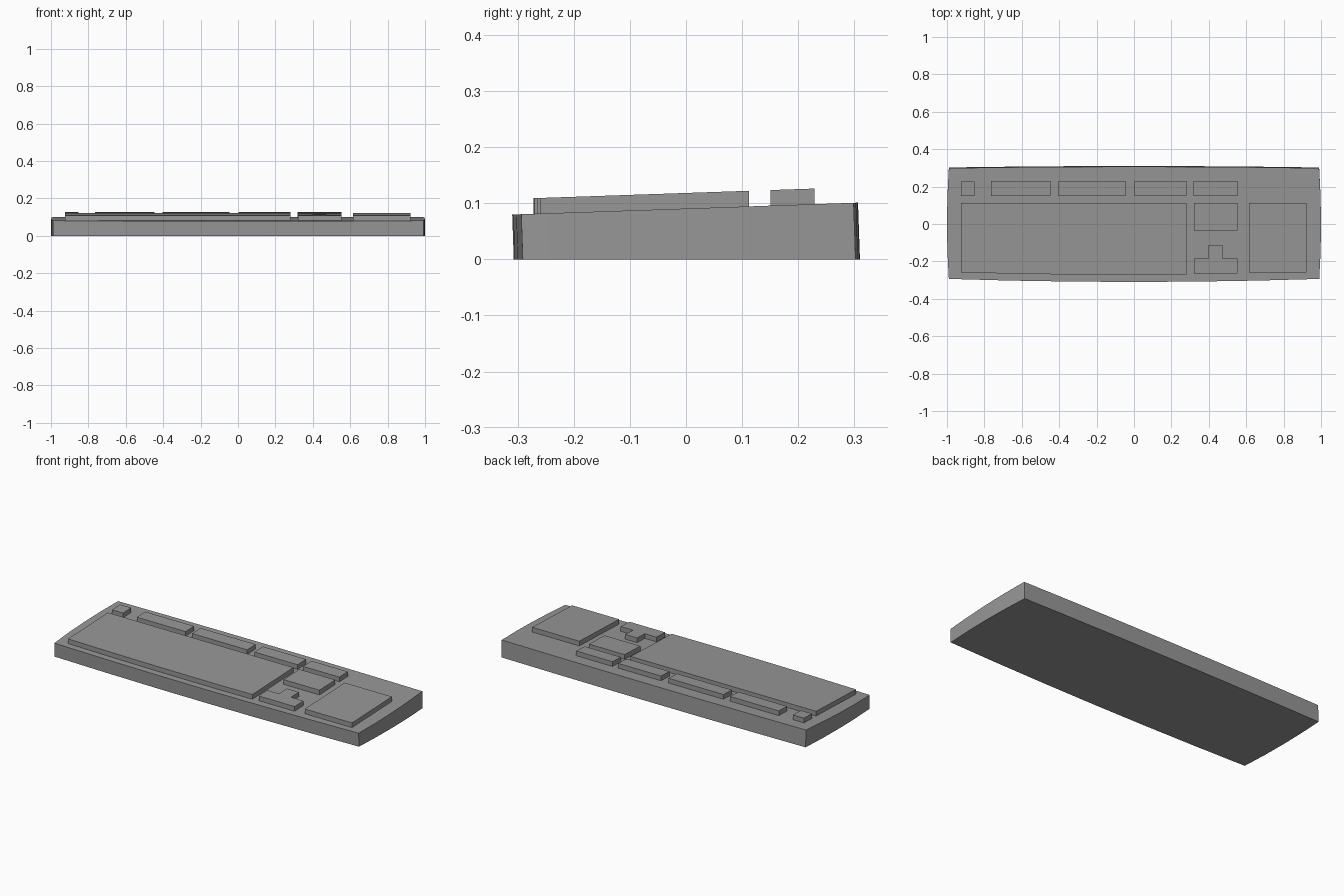
import bpy, bmesh

if "Cube" in bpy.data.objects:
    bpy.data.objects.remove(bpy.data.objects["Cube"])

SLOPE = 0.0343

# Dark grey plastic shared by all parts
plastic = bpy.data.materials.new("dark_plastic")
plastic.diffuse_color = (0.31, 0.31, 0.31, 1.0)
plastic.use_nodes = True
plastic.node_tree.nodes["Principled BSDF"].inputs["Base Color"].default_value = plastic.diffuse_color


def deck_z(y):
    return 0.0905 + SLOPE * y


def key_z(y):
    return 0.1183 + SLOPE * y


def extrude_outline(name, outline, bottom, top, lean=0.0):
    """Solid from a counter-clockwise outline with height functions of y."""
    bm = bmesh.new()
    low, high = [], []
    for x, y in outline:
        low.append(bm.verts.new((x, y, bottom(y))))
        z = top(y - lean * top(y))
        high.append(bm.verts.new((x, y - lean * z, z)))
    bm.faces.new(high)
    bm.faces.new(low[::-1])
    n = len(outline)
    for i in range(n):
        j = (i + 1) % n
        bm.faces.new((low[i], low[j], high[j], high[i]))
    bmesh.ops.recalc_face_normals(bm, faces=bm.faces)
    mesh = bpy.data.meshes.new(name)
    bm.to_mesh(mesh)
    bm.free()
    mesh.materials.append(plastic)
    obj = bpy.data.objects.new(name, mesh)
    bpy.context.collection.objects.link(obj)
    return obj


def spread(a, b, n):
    return [a + (b - a) * i / n for i in range(n)]


def front_bow(x):
    return -0.307 + 0.0165 * x * x


def back_bow(x):
    return 0.310 - 0.008 * x * x


def side_bow(y):
    return 1.0 - 0.010 * (y / 0.3) ** 2


# Case: four gently bowed sides and a sloping deck
C = 0.990
outline = [(x, front_bow(x)) for x in spread(-C, C, 6)]
outline += [(side_bow(y), y) for y in spread(front_bow(C), back_bow(C), 4)]
outline += [(x, back_bow(x)) for x in spread(C, -C, 6)]
outline += [(-side_bow(y), y) for y in spread(back_bow(C), front_bow(C), 4)]
case = extrude_outline("case", outline, lambda y: 0.0, deck_z, SLOPE)


def key_block(name, outline):
    return extrude_outline(name, outline, lambda y: deck_z(y) - 0.002, key_z)


def key_rect(name, x0, x1, y0, y1):
    return key_block(name, [(x0, y0), (x1, y0), (x1, y1), (x0, y1)])


# Main letter block with a bowed front edge
main = [(x, -0.272 + 0.016 * x * x) for x in spread(-0.925, 0.282, 6)]
main += [(0.282, -0.270), (0.282, 0.112), (-0.925, 0.112)]
key_block("letter_keys", main)

# Rectangular key groups
for name, x0, x1, y0, y1 in [
    ("escape_key", -0.926, -0.854, 0.151, 0.227),
    ("function_keys_left", -0.764, -0.447, 0.151, 0.229),
    ("function_keys_middle", -0.404, -0.046, 0.151, 0.229),
    ("function_keys_right", 0.002, 0.282, 0.151, 0.229),
    ("system_keys", 0.318, 0.554, 0.151, 0.229),
    ("navigation_keys", 0.321, 0.554, -0.034, 0.112),
    ("number_pad", 0.616, 0.923, -0.259, 0.112),
]:
    key_rect(name, x0, x1, y0, y1)

# Arrow keys: inverted T
key_block("arrow_keys", [
    (0.321, -0.265), (0.554, -0.265), (0.554, -0.184), (0.474, -0.184),
    (0.474, -0.112), (0.397, -0.112), (0.397, -0.184), (0.321, -0.184)])

# Smooth only the bowed walls of the case
bpy.context.view_layer.objects.active = case
case.select_set(True)
bpy.ops.object.shade_smooth_by_angle(angle=0.4)
